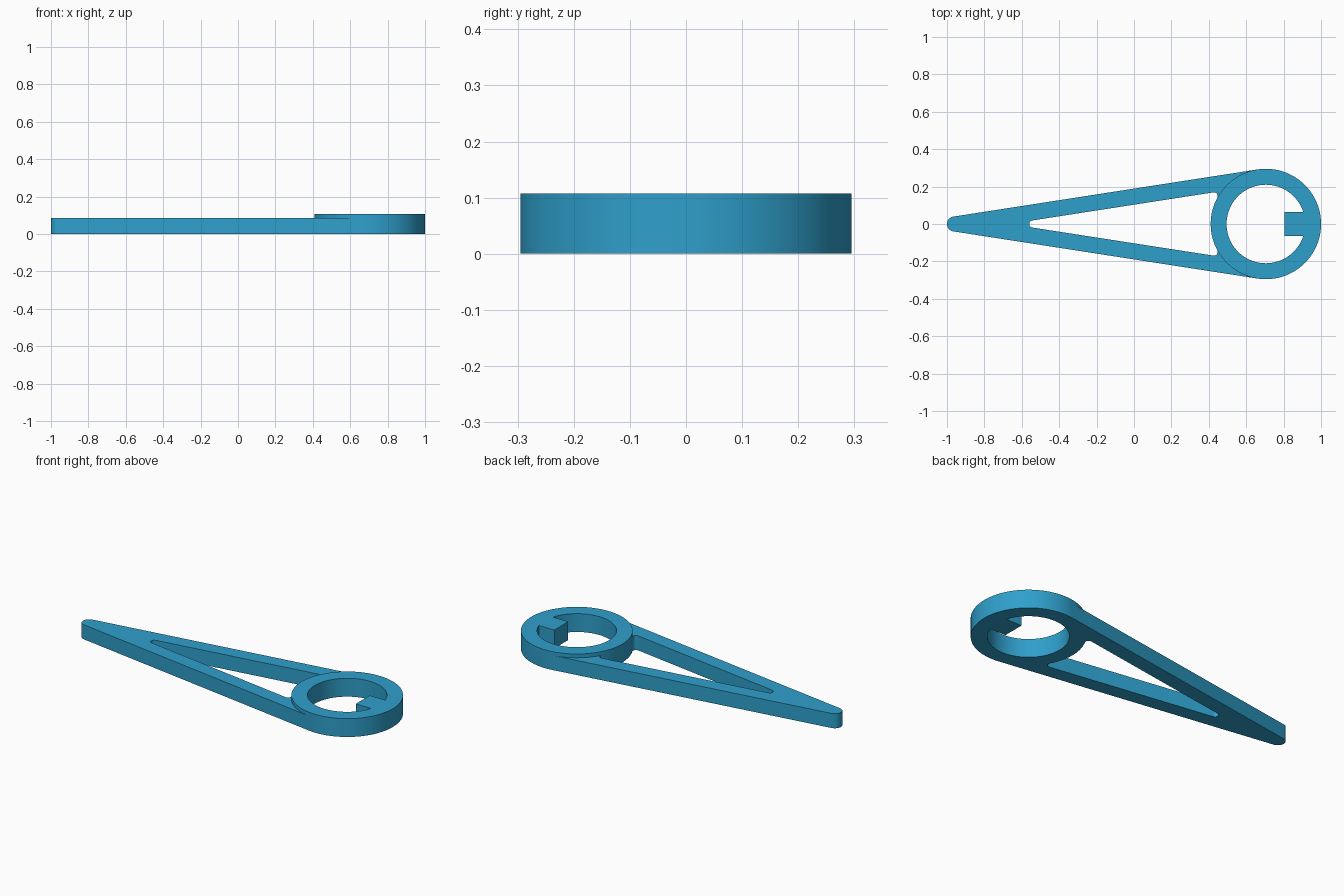
import bpy, bmesh
from math import pi, sin, cos, asin, atan2, sqrt
from mathutils import Vector
from mathutils.geometry import tessellate_polygon

if "Cube" in bpy.data.objects:
    bpy.data.objects.remove(bpy.data.objects["Cube"])

RING_X, RING_R, BORE_R = 0.705, 0.295, 0.21
TIP_X, TIP_R = -0.96, 0.04
ARM_Z, RING_Z = 0.085, 0.107
ARM_W = 0.085            # width of each arm rail
KEY_X, KEY_Y = 0.805, 0.064
FIL = 0.02               # window fillet beside the ring


def arc(cx, cy, r, a0, a1, n):
    return [(cx + r * cos(a0 + (a1 - a0) * i / n),
             cy + r * sin(a0 + (a1 - a0) * i / n)) for i in range(n + 1)]


def mirror(pts):
    return [(x, -y) for x, y in reversed(pts)]


def join(*parts):
    # chain paths into a closed loop without repeated points
    out = []
    for p in (q for part in parts for q in part):
        if not out or (Vector(p) - Vector(out[-1])).length > 1e-5:
            out.append(p)
    if (Vector(out[0]) - Vector(out[-1])).length < 1e-5:
        out.pop()
    return out


# Slope of the sides, tangent to both the tip and the ring
slope = asin((RING_R - TIP_R) / (RING_X - TIP_X))
side = pi / 2 + slope

# Upper fillet of the window, touching the rail and the ring
h = RING_R - ARM_W - FIL
d = -sqrt((RING_R + FIL) ** 2 - h * h)
fx = RING_X + d * cos(slope) - h * sin(slope)
fy = d * sin(slope) + h * cos(slope)
touch = atan2(fy, fx - RING_X)
fillet = arc(fx, fy, FIL, touch - pi, side, 12)

# Rounded narrow end of the window
apex = RING_X - (RING_R - ARM_W) / sin(slope)
nr = sin(slope) * (-0.56 - apex) / (1 - sin(slope))
narrow = arc(-0.56 + nr, 0, nr, side, 2 * pi - side, 12)

# Ring edge split where the arm and window meet it
tip = arc(TIP_X, 0, TIP_R, side, 2 * pi - side, 20)
ring_free = arc(RING_X, 0, RING_R, -side, side, 80)
ring_join = arc(RING_X, 0, RING_R, side, touch, 14)
ring_window = arc(RING_X, 0, RING_R, touch, 2 * pi - touch, 20)

silhouette = join(ring_free, tip)
ring = join(ring_free, ring_join, ring_window, mirror(ring_join))
window = join(fillet, narrow, mirror(fillet), list(reversed(ring_window)))
arm_top = join(tip, list(reversed(mirror(list(reversed(ring_join))))),
               mirror(fillet), list(reversed(narrow)),
               list(reversed(fillet)), list(reversed(ring_join)))
# lower join must run from the side tangent towards the window
lower_join = [(x, -y) for x, y in ring_join]
arm_top = join(tip, lower_join, [(x, -y) for x, y in fillet],
               list(reversed(narrow)), list(reversed(fillet)),
               list(reversed(ring_join)))

# Bore with its locating key
k = asin(KEY_Y / BORE_R)
bore = join(arc(RING_X, 0, BORE_R, k, 2 * pi - k, 90),
            [(KEY_X, -KEY_Y), (KEY_X, KEY_Y)])

bm = bmesh.new()


def wall(loop, z0, z1):
    lo = [bm.verts.new((x, y, z0)) for x, y in loop]
    hi = [bm.verts.new((x, y, z1)) for x, y in loop]
    for i in range(len(loop)):
        j = (i + 1) % len(loop)
        bm.faces.new((lo[i], lo[j], hi[j], hi[i]))


def cap(loops, z):
    polys = [[Vector((x, y, z)) for x, y in lp] for lp in loops]
    verts = [bm.verts.new(p) for lp in polys for p in lp]
    for tri in tessellate_polygon(polys):
        if len(set(tri)) == 3:
            bm.faces.new([verts[i] for i in tri])


# Arm layer
cap([silhouette, window, bore], 0)
wall(silhouette, 0, ARM_Z)
wall(window, 0, ARM_Z)
wall(bore, 0, ARM_Z)
cap([arm_top], ARM_Z)
# Raised ring layer
wall(ring, ARM_Z, RING_Z)
wall(bore, ARM_Z, RING_Z)
cap([ring, bore], RING_Z)

bmesh.ops.remove_doubles(bm, verts=bm.verts, dist=1e-5)
bmesh.ops.recalc_face_normals(bm, faces=bm.faces)
mesh = bpy.data.meshes.new("pointer_arm")
bm.to_mesh(mesh)
bm.free()

blue = bpy.data.materials.new("blue")
blue.diffuse_color = (0.028, 0.35, 0.60, 1)
blue.use_nodes = True
blue.node_tree.nodes["Principled BSDF"].inputs["Base Color"].default_value = blue.diffuse_color
mesh.materials.append(blue)
arm = bpy.data.objects.new("pointer_arm", mesh)
bpy.context.collection.objects.link(arm)
bpy.context.view_layer.objects.active = arm
arm.select_set(True)
bpy.ops.object.shade_smooth_by_angle(angle=pi / 6)
